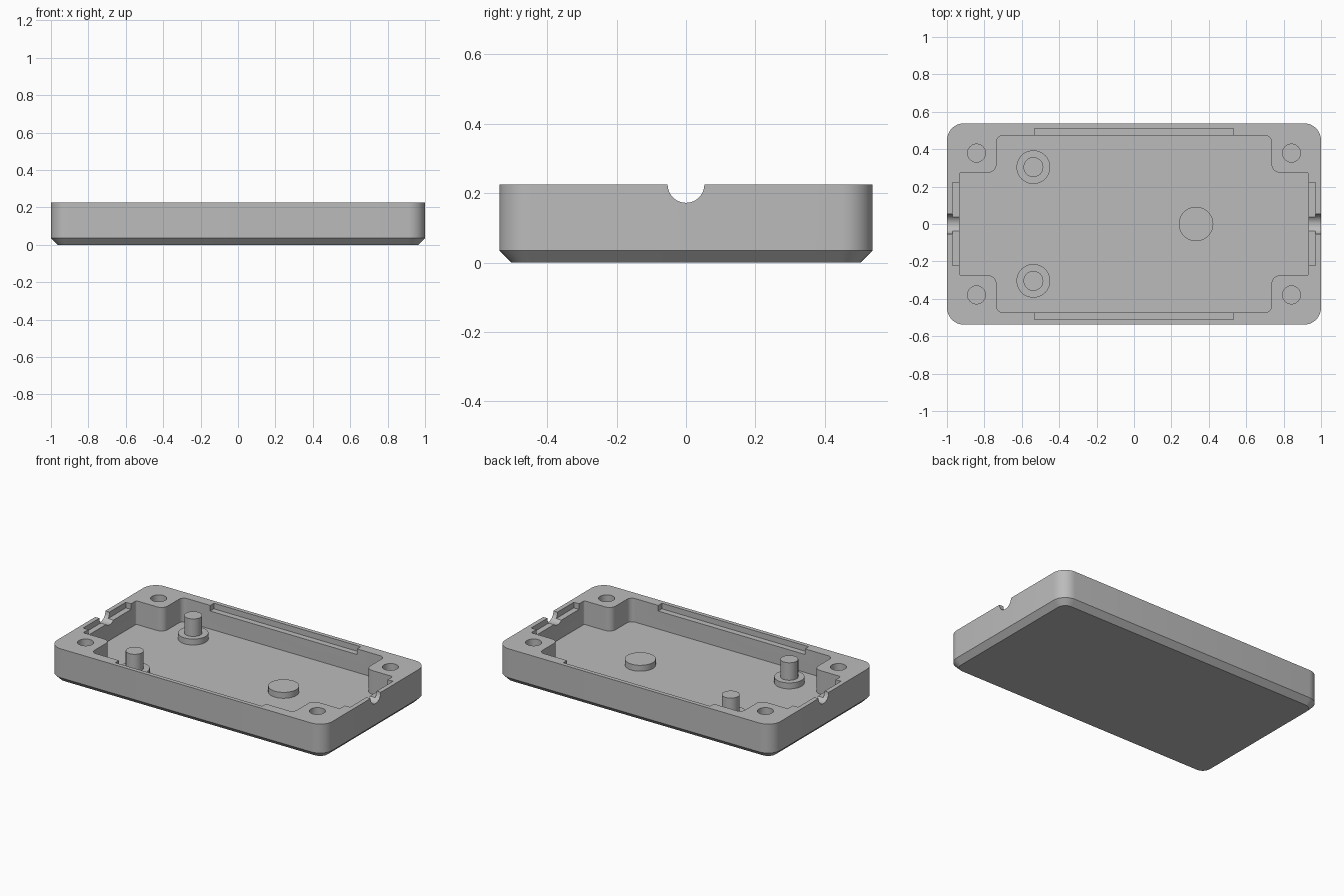
import bpy, bmesh
from math import pi, cos, sin, radians
from mathutils import Vector, Matrix

cube = bpy.data.objects.get("Cube")
if cube:
    bpy.data.objects.remove(cube, do_unlink=True)

grey = bpy.data.materials.new("grey plastic")
grey.use_nodes = True
colour = (0.5, 0.5, 0.5, 1)
grey.diffuse_color = colour
grey.node_tree.nodes["Principled BSDF"].inputs["Base Color"].default_value = colour

HEIGHT, FLOOR, CHAMFER = 0.225, 0.07, 0.035
ABOVE = HEIGHT + 0.1


def rounded(corners, steps=8):
    """Outline with each (x, y, radius) right-angle corner rounded."""
    out = []
    for i, (x, y, r) in enumerate(corners):
        p = Vector((x, y))
        a = (Vector(corners[i - 1][:2]) - p).normalized()
        b = (Vector(corners[(i + 1) % len(corners)][:2]) - p).normalized()
        centre = p + (a + b) * r
        for k in range(steps + 1):
            t = pi / 2 * k / steps
            out.append(centre - b * r * cos(t) - a * r * sin(t))
    return out


def rectangle(hx, hy, r):
    return rounded([(hx, hy, r), (-hx, hy, r), (-hx, -hy, r), (hx, -hy, r)])


def finish(name, bm):
    bmesh.ops.recalc_face_normals(bm, faces=bm.faces)
    mesh = bpy.data.meshes.new(name)
    bm.to_mesh(mesh)
    bm.free()
    mesh.materials.append(grey)
    ob = bpy.data.objects.new(name, mesh)
    bpy.context.collection.objects.link(ob)
    return ob


def loft(name, layers):
    """Solid through matching outlines, each given as (outline, z)."""
    bm = bmesh.new()
    rings = [[bm.verts.new((p.x, p.y, z)) for p in outline] for outline, z in layers]
    for low, high in zip(rings, rings[1:]):
        for i in range(len(low)):
            bm.faces.new((low[i - 1], low[i], high[i], high[i - 1]))
    bm.faces.new(rings[0])
    bm.faces.new(rings[-1])
    return finish(name, bm)


def box(name, hx, hy, z0, z1):
    bm = bmesh.new()
    bmesh.ops.create_cube(bm, size=1, matrix=Matrix.Translation((0, 0, (z0 + z1) / 2))
                          @ Matrix.Diagonal((2 * hx, 2 * hy, z1 - z0, 1)))
    return finish(name, bm)


def cylinder(name, r, depth, matrix):
    bm = bmesh.new()
    bmesh.ops.create_cone(bm, cap_ends=True, segments=40, radius1=r, radius2=r,
                          depth=depth, matrix=matrix)
    return finish(name, bm)


def upright(name, x, y, r, z0, z1):
    return cylinder(name, r, z1 - z0, Matrix.Translation((x, y, (z0 + z1) / 2)))


def select(ob):
    bpy.ops.object.select_all(action='DESELECT')
    bpy.context.view_layer.objects.active = ob
    ob.select_set(True)


def cut(target, cutter):
    mod = target.modifiers.new("cut", 'BOOLEAN')
    mod.operation, mod.solver, mod.object = 'DIFFERENCE', 'EXACT', cutter
    select(target)
    bpy.ops.object.modifier_apply(modifier=mod.name)
    bpy.data.objects.remove(cutter, do_unlink=True)


# Case with a chamfered underside
outer = rectangle(1.0, 0.538, 0.09)
case = loft("case_base", [(rectangle(1 - CHAMFER, 0.538 - CHAMFER, 0.09 - CHAMFER), 0),
                          (outer, CHAMFER), (outer, HEIGHT)])

# Cross-shaped cavity leaving four corner blocks
quarter = [(0.932, 0.275, 0.01), (0.735, 0.275, 0.045), (0.735, 0.473, 0.035)]
cross = []
for sx, sy in ((1, 1), (-1, 1), (-1, -1), (1, -1)):
    part = [(sx * x, sy * y, r) for x, y, r in quarter]
    cross += part if sx * sy > 0 else part[::-1]
cavity = rounded(cross)
cut(case, loft("cavity_cutter", [(cavity, FLOOR), (cavity, ABOVE)]))

# Shallow ledges along the sides and ends
cut(case, box("side_ledge_cutter", 0.533, 0.511, HEIGHT - 0.037, ABOVE))
cut(case, box("end_ledge_cutter", 0.97, 0.222, HEIGHT - 0.037, ABOVE))

# Half-round cable notches in both ends
cut(case, cylinder("notch_cutter", 0.053, 2.4, Matrix.Translation((0, 0, HEIGHT))
                   @ Matrix.Rotation(pi / 2, 4, 'Y')))

# Blind screw holes in the corner blocks
for sx in (-1, 1):
    for sy in (-1, 1):
        cut(case, upright("hole_cutter", sx * 0.842, sy * 0.379, 0.048, FLOOR, ABOVE))

# Locating posts and the round support pad on the floor
parts = [case]
for side, y in (("front", -0.304), ("back", 0.304)):
    parts.append(upright(side + "_post_collar", -0.538, y, 0.09, FLOOR - 0.01, 0.109))
    parts.append(upright(side + "_post_pin", -0.538, y, 0.053, FLOOR - 0.01, HEIGHT - 0.001))
parts.append(upright("support_pad", 0.332, 0, 0.092, FLOOR - 0.01, 0.109))

for ob in parts:
    select(ob)
    bpy.ops.object.shade_smooth_by_angle(angle=radians(30))
